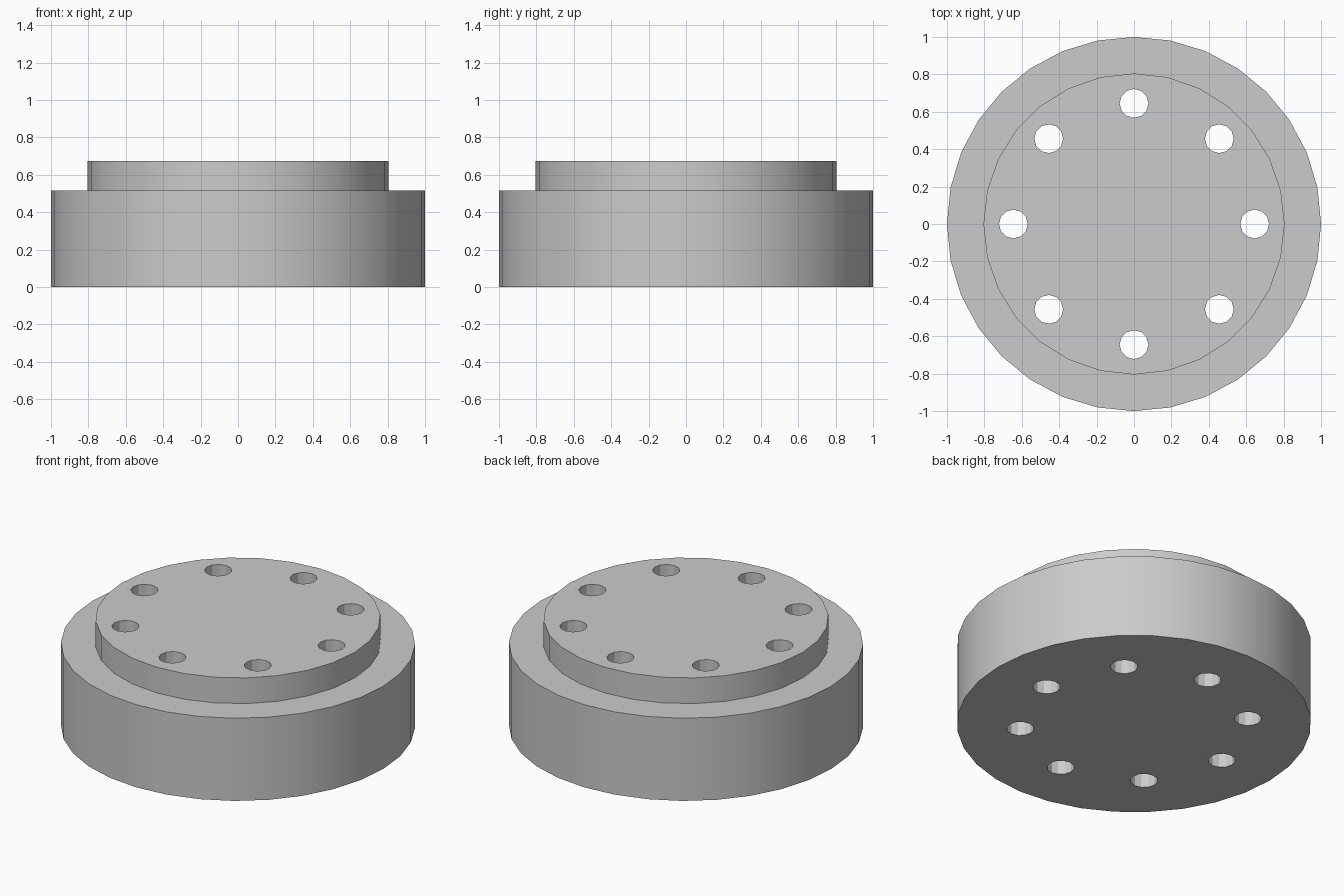
import bpy, bmesh, math
from mathutils import Matrix

default = bpy.data.objects.get("Cube")
if default:
    bpy.data.objects.remove(default, do_unlink=True)

BASE_R, BASE_H = 1.0, 0.515
STEP_R, TOP_H = 0.805, 0.675
HOLE_R, HOLE_RING, HOLES = 0.077, 0.645, 8

grey = bpy.data.materials.new("plain grey")
grey.use_nodes = True
grey.diffuse_color = (0.6, 0.6, 0.6, 1)
grey.node_tree.nodes["Principled BSDF"].inputs["Base Color"].default_value = (0.6, 0.6, 0.6, 1)


def cylinders(name, sides, radius, bottom, top, centres=((0, 0),)):
    """One object holding an upright cylinder at every centre."""
    bm = bmesh.new()
    for x, y in centres:
        bmesh.ops.create_cone(bm, cap_ends=True, segments=sides, radius1=radius,
                              radius2=radius, depth=top - bottom,
                              matrix=Matrix.Translation((x, y, (bottom + top) / 2)))
    mesh = bpy.data.meshes.new(name)
    bm.to_mesh(mesh)
    bm.free()
    mesh.materials.append(grey)
    obj = bpy.data.objects.new(name, mesh)
    bpy.context.collection.objects.link(obj)
    return obj


def combine(target, other, operation):
    """Apply a boolean and drop the helper."""
    mod = target.modifiers.new(operation.lower(), 'BOOLEAN')
    mod.operation, mod.object, mod.solver = operation, other, 'EXACT'
    bpy.context.view_layer.objects.active = target
    bpy.ops.object.modifier_apply(modifier=mod.name)
    bpy.data.objects.remove(other, do_unlink=True)


# Wide base with a narrower raised step
flange = cylinders("stepped_flange", 32, BASE_R, 0, BASE_H)
step = cylinders("raised_step", 28, STEP_R, BASE_H / 2, TOP_H)
combine(flange, step, 'UNION')

# Ring of bolt holes drilled right through
angles = [i * math.tau / HOLES for i in range(HOLES)]
ring = [(HOLE_RING * math.cos(a), HOLE_RING * math.sin(a)) for a in angles]
drill = cylinders("bolt_hole_cutter", 12, HOLE_R, -0.1, TOP_H + 0.1, ring)
drill.hide_render = True
combine(flange, drill, 'DIFFERENCE')

# Smooth walls, crisp rims
bpy.ops.object.select_all(action='DESELECT')
flange.select_set(True)
bpy.context.view_layer.objects.active = flange
bpy.ops.object.shade_smooth_by_angle(angle=math.radians(25))
